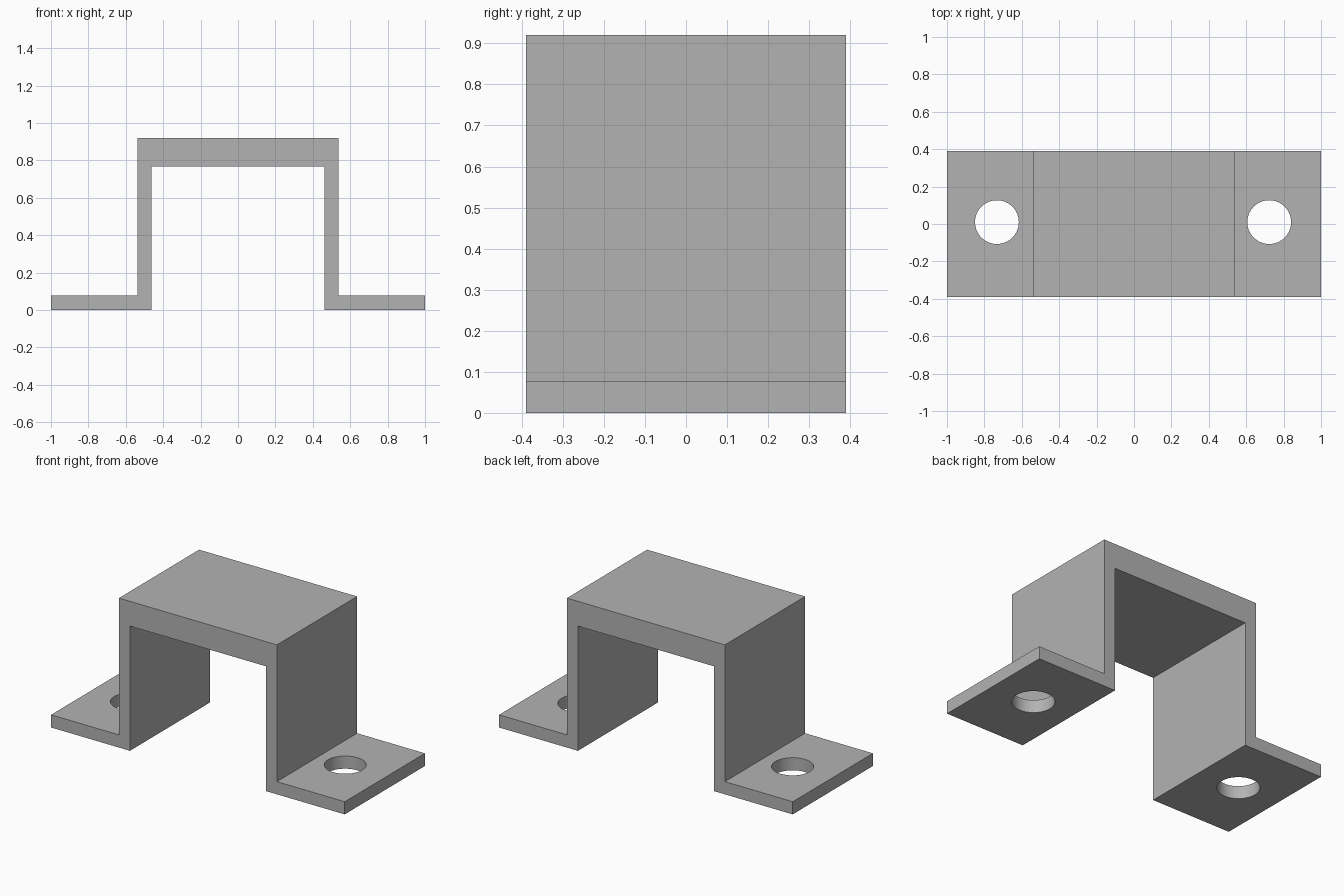
import bpy
import bmesh

cube = bpy.data.objects.get("Cube")
if cube:
    bpy.data.objects.remove(cube, do_unlink=True)

# Single grey metal
GREY = (0.45, 0.45, 0.45, 1.0)
metal = bpy.data.materials.new("grey_metal")
metal.use_nodes = True
metal.diffuse_color = GREY
metal.node_tree.nodes["Principled BSDF"].inputs["Base Color"].default_value = GREY

HALF_DEPTH = 0.39
FOOT_Z, INNER_Z, TOP_Z = 0.078, 0.768, 0.92
INNER_X, OUTER_X = 0.463, 0.538

# Hat-shaped profile: right half, then its mirror
half = [(INNER_X, INNER_Z), (INNER_X, 0), (1, 0), (1, FOOT_Z),
        (OUTER_X, FOOT_Z), (OUTER_X, TOP_Z)]
profile = half + [(-x, z) for x, z in reversed(half)]

bm = bmesh.new()
face = bm.faces.new([bm.verts.new((x, -HALF_DEPTH, z)) for x, z in profile])
swept = bmesh.ops.extrude_face_region(bm, geom=[face])["geom"]
bmesh.ops.translate(bm, vec=(0, 2 * HALF_DEPTH, 0),
                    verts=[v for v in swept if isinstance(v, bmesh.types.BMVert)])
bmesh.ops.recalc_face_normals(bm, faces=bm.faces)
mesh = bpy.data.meshes.new("bracket")
bm.to_mesh(mesh)
bm.free()
mesh.materials.append(metal)
bracket = bpy.data.objects.new("bracket", mesh)
bpy.context.collection.objects.link(bracket)


def drill_hole(x, y, radius):
    """Cut a vertical bolt hole through a foot."""
    bpy.ops.mesh.primitive_cylinder_add(vertices=64, radius=radius, depth=0.3,
                                        location=(x, y, FOOT_Z / 2))
    cutter = bpy.context.object
    cutter.name = "hole_cutter"
    cutter.hide_render = True
    cutter.data.materials.append(metal)
    cut = bracket.modifiers.new("bolt_hole", "BOOLEAN")
    cut.operation = "DIFFERENCE"
    cut.solver = "EXACT"
    cut.object = cutter
    bpy.ops.object.select_all(action="DESELECT")
    bracket.select_set(True)
    bpy.context.view_layer.objects.active = bracket
    bpy.ops.object.modifier_apply(modifier=cut.name)
    bpy.data.objects.remove(cutter, do_unlink=True)


# Bolt holes, slightly off centre
for hole_x in (-0.733, 0.723):
    drill_hole(hole_x, 0.01, 0.117)

bpy.ops.object.shade_smooth_by_angle()
